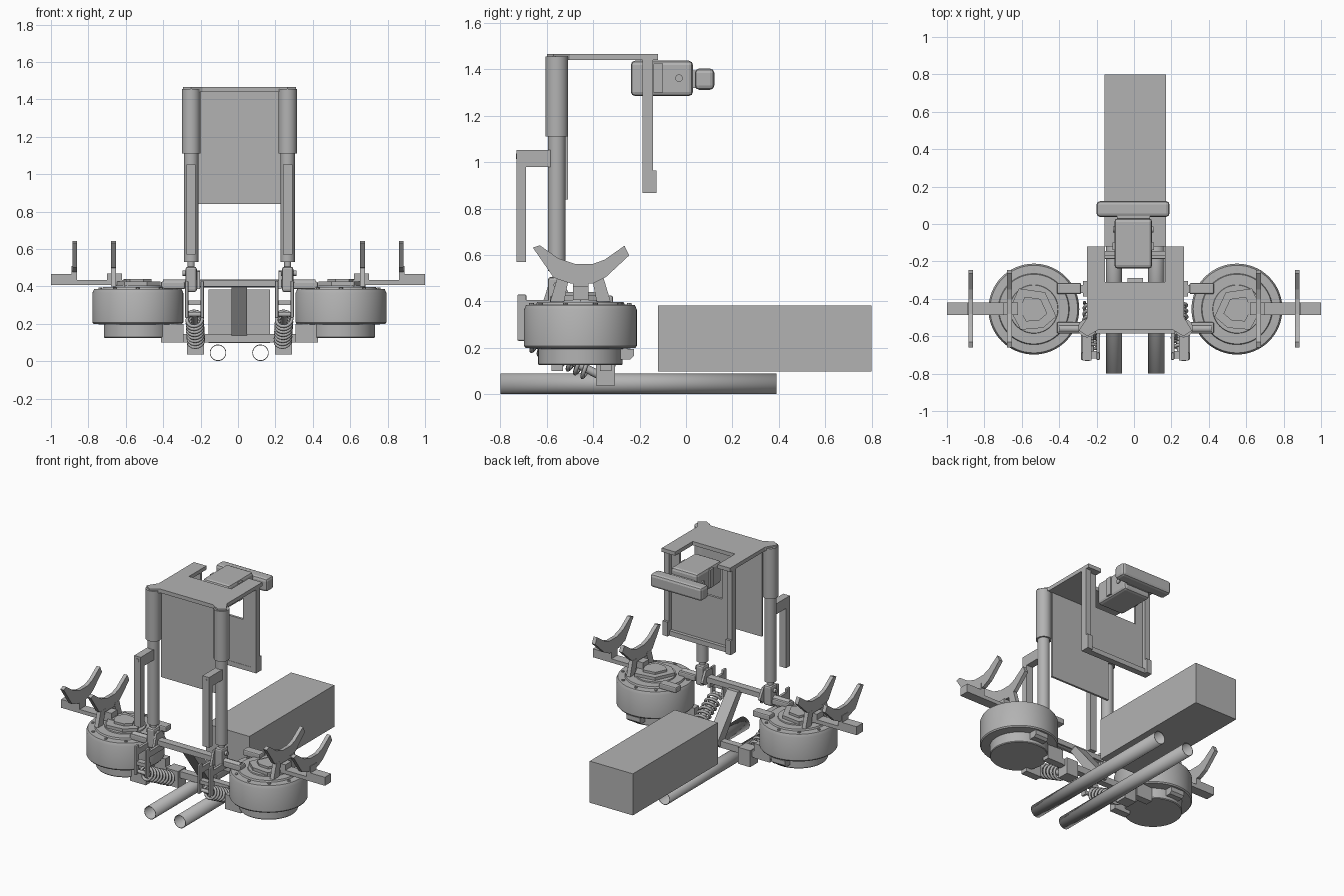
import bpy, bmesh, math
from mathutils import Vector, Matrix

old = bpy.data.objects.get("Cube")
if old:
    bpy.data.objects.remove(old, do_unlink=True)

GREY = (0.45, 0.45, 0.45, 1)
mat = bpy.data.materials.new("plain grey")
mat.use_nodes = True
mat.diffuse_color = GREY
mat.node_tree.nodes["Principled BSDF"].inputs["Base Color"].default_value = GREY
MID = 0.0075  # centre line of the frame


def finish(name, bm, smooth=False, bevel=0):
    bmesh.ops.recalc_face_normals(bm, faces=bm.faces)
    me = bpy.data.meshes.new(name)
    bm.to_mesh(me)
    bm.free()
    ob = bpy.data.objects.new(name, me)
    bpy.context.collection.objects.link(ob)
    me.materials.append(mat)
    if bevel:
        mod = ob.modifiers.new("bevel", 'BEVEL')
        mod.width = bevel
        mod.segments = 2
    if smooth:
        bpy.ops.object.select_all(action='DESELECT')
        ob.select_set(True)
        bpy.context.view_layer.objects.active = ob
        bpy.ops.object.shade_smooth_by_angle(angle=math.radians(35))
    return ob


def box(name, x, y, z, bevel=0):
    bm = bmesh.new()
    bmesh.ops.create_cube(bm, size=1)
    for v in bm.verts:
        for i, (lo, hi) in enumerate((x, y, z)):
            v.co[i] = lo + (v.co[i] + 0.5) * (hi - lo)
    return finish(name, bm, bevel=bevel)


def rod(name, a, b, r, sides=32, caps=True):
    a, b = Vector(a), Vector(b)
    bm = bmesh.new()
    turn = (b - a).to_track_quat('Z', 'Y').to_matrix().to_4x4()
    bmesh.ops.create_cone(bm, cap_ends=caps, segments=sides, radius1=r, radius2=r,
                          depth=(b - a).length, matrix=Matrix.Translation((a + b) / 2) @ turn)
    return finish(name, bm, smooth=True)


def prism(name, pts, axis, lo, hi):
    """Extrude a flat outline along x, y or z."""
    bm = bmesh.new()
    def place(p):
        c = list(p)
        c.insert(axis, lo)
        return bm.verts.new(c)
    face = bm.faces.new([place(p) for p in pts])
    ext = bmesh.ops.extrude_face_region(bm, geom=[face])
    move = Vector((0, 0, 0))
    move[axis] = hi - lo
    bmesh.ops.translate(bm, vec=move, verts=[g for g in ext["geom"] if isinstance(g, bmesh.types.BMVert)])
    return finish(name, bm)


def lathe(name, profile, centre):
    bm = bmesh.new()
    vs = [bm.verts.new((r, 0, z)) for r, z in profile]
    es = [bm.edges.new(p) for p in zip(vs, vs[1:])]
    bmesh.ops.spin(bm, geom=vs + es, cent=(0, 0, 0), axis=(0, 0, 1), angle=math.tau, steps=64)
    bmesh.ops.remove_doubles(bm, verts=bm.verts, dist=0.0001)
    bmesh.ops.translate(bm, vec=(*centre, 0), verts=bm.verts)
    return finish(name, bm, smooth=True)


def spring(name, a, b, radius, turns):
    a, b = Vector(a), Vector(b)
    q = (b - a).to_track_quat('Z', 'Y')
    cu = bpy.data.curves.new(name, 'CURVE')
    cu.dimensions = '3D'
    cu.bevel_depth = 0.009
    cu.bevel_resolution = 2
    sp = cu.splines.new('POLY')
    n = turns * 16
    sp.points.add(n)
    for i, p in enumerate(sp.points):
        t = math.tau * i / 16
        co = a.lerp(b, i / n) + q @ Vector((radius * math.cos(t), radius * math.sin(t), 0))
        p.co = (*co, 1)
    ob = bpy.data.objects.new(name, cu)
    cu.materials.append(mat)
    bpy.context.collection.objects.link(ob)


# Floor rails and rear block
for x, label in ((-0.107, "right"), (0.12, "left")):
    rail = rod(label + "_floor_rail", (x, -0.8, 0.045), (x, 0.39, 0.045), 0.044, caps=False)
    rail.modifiers.new("wall", 'SOLIDIFY').thickness = 0.004
box("rear_block", (-0.157, 0.17), (-0.12, 0.8), (0.098, 0.383))

# Notched top panel, front panel and hanging rear panel
x0, x1, n0, n1 = -0.25, 0.268, -0.155, 0.166
prism("top_panel", [(x0, -0.12), (x0, -0.5), (-0.295, -0.57), (-0.25, -0.6), (-0.19, -0.565), (0.205, -0.565),
                    (0.265, -0.6), (0.31, -0.57), (x1, -0.5), (x1, -0.12), (n1, -0.12), (n1, -0.31),
                    (n0, -0.31), (n0, -0.12)], 2, 1.44, 1.466)
box("front_panel", (-0.22, 0.235), (-0.522, -0.508), (0.84, 1.445))
prism("rear_panel", [(x0, 1.45), (x0, 0.88), (x1, 0.88), (x1, 1.45), (n1, 1.45),
                     (n1, 1.21), (n0, 1.21), (n0, 1.45)], 1, -0.185, -0.168)
for a, b, label in ((x0, x0 + 0.04, "right"), (x1 - 0.04, x1, "left")):
    box(label + "_rear_panel_post", (a, b), (-0.187, -0.143), (0.867, 1.45))
    box(label + "_rear_panel_foot", (a, b), (-0.187, -0.127), (0.867, 0.965))
box("rear_panel_bottom_rail", (x0, x1), (-0.187, -0.145), (0.867, 0.9))

# Head unit and cushion
box("head_unit", (-0.105, 0.097), (-0.238, 0.03), (1.285, 1.437), 0.018)
box("head_unit_collar", (-0.115, 0.107), (-0.14, -0.10), (1.30, 1.425))
rod("head_unit_pivot", (-0.113, -0.03, 1.362), (0.105, -0.03, 1.362), 0.016)
box("cushion_neck", (-0.09, 0.085), (0.02, 0.06), (1.32, 1.395))
box("cushion", (-0.2, 0.19), (0.038, 0.122), (1.312, 1.403), 0.018)

# Cross members and sloping strut
box("upper_cross_bar", (-0.26, 0.275), (-0.585, -0.535), (0.40, 0.435))
rod("upper_cross_rod", (-0.40, -0.56, 0.415), (0.415, -0.56, 0.415), 0.021)
box("lower_cross_bar", (-0.367, 0.378), (-0.37, -0.325), (0.10, 0.145))
prism("sloping_strut", [(-0.57, 0.41), (-0.51, 0.41), (-0.29, 0.145), (-0.31, 0.11), (-0.35, 0.11)], 0, -0.035, 0.047)

motor_profile = [(0, 0.125), (0.178, 0.125), (0.182, 0.13), (0.182, 0.195), (0.237, 0.2), (0.243, 0.208),
                 (0.243, 0.365), (0.234, 0.385), (0.19, 0.387), (0.186, 0.398), (0.13, 0.398),
                 (0.128, 0.405), (0, 0.405)]
paddle = [(-0.66, 0.632), (-0.63, 0.642), (-0.55, 0.585), (-0.48, 0.562), (-0.4, 0.562), (-0.35, 0.58),
          (-0.265, 0.64), (-0.245, 0.598), (-0.345, 0.505), (-0.4, 0.478), (-0.5, 0.478), (-0.57, 0.502)]

for s, side in ((-1, "right"), (1, "left")):
    def X(a, b):
        return tuple(sorted((MID + s * a, MID + s * b)))

    # Uprights
    ux = MID + s * 0.258
    rod(side + "_upright_sleeve", (ux, -0.557, 1.11), (ux, -0.557, 1.455), 0.049)
    rod(side + "_upright_tube", (ux, -0.557, 0.53), (ux, -0.557, 1.12), 0.038)
    rod(side + "_upright_pin", (ux, -0.557, 0.44), (ux, -0.557, 0.54), 0.019)
    box(side + "_upright_knuckle", X(0.228, 0.288), (-0.595, -0.52), (0.37, 0.505), 0.012)
    rod(side + "_knuckle_bolt", (MID + s * 0.21, -0.557, 0.47), (MID + s * 0.305, -0.557, 0.47), 0.014, 12)
    prism(side + "_knuckle_brace", [(-0.62, 0.385), (-0.52, 0.385), (-0.49, 0.41), (-0.53, 0.48),
                                    (-0.59, 0.48)], 0, *X(0.21, 0.226))

    # Front hanging arm
    prism(side + "_hanging_arm", [(-0.73, 0.57), (-0.69, 0.57), (-0.69, 0.98), (-0.56, 0.98),
                                  (-0.56, 1.052), (-0.73, 1.052)], 0, *X(0.234, 0.284))
    rod(side + "_arm_screw", (ux, -0.733, 1.025), (ux, -0.72, 1.025), 0.012, 12)

    # Spring suspension
    for a in (0.19, 0.273):
        box(side + "_spring_hanger", X(a, a + 0.018), (-0.727, -0.688), (0.23, 0.43), 0.006)
        box(side + "_hanger_arm", X(a, a + 0.018), (-0.72, -0.54), (0.365, 0.405))
    box(side + "_hanger_tie", X(0.19, 0.291), (-0.72, -0.68), (0.30, 0.325))
    top, low = (MID + s * 0.24, -0.7, 0.25), (MID + s * 0.232, -0.37, 0.08)
    rod(side + "_damper", top, low, 0.018, 16)
    spring(side + "_spring", (top[0], -0.67, 0.235), (low[0], -0.42, 0.106), 0.041, 8)
    rod(side + "_spring_pin", (MID + s * 0.19, -0.7, 0.25), (MID + s * 0.29, -0.7, 0.25), 0.012, 12)
    box(side + "_spring_foot", X(0.19, 0.28), (-0.388, -0.305), (0.037, 0.15))

    # Drum with mounts and rim bolts
    mx, my = MID + s * 0.543, -0.455
    lathe(side + "_drum", motor_profile, (mx, my))
    for i in range(10):
        t = math.tau * (i + 0.5) / 10
        bx, by = mx + 0.211 * math.cos(t), my + 0.211 * math.sin(t)
        rod(side + "_rim_bolt", (bx, by, 0.38), (bx, by, 0.393), 0.01, 8)
    for y in (-0.555, -0.345):
        box(side + "_drum_mount", X(0.29, 0.42), (y - 0.03, y + 0.03), (0.385, 0.425), 0.008)
        box(side + "_lower_mount", X(0.30, 0.42), (y - 0.025, y + 0.025), (0.10, 0.20))
    prism(side + "_drum_foot", [(-0.375, 0.15), (-0.24, 0.15), (-0.225, 0.165), (-0.225, 0.195),
                                (-0.375, 0.2)], 0, *X(0.50, 0.60))

    # Hub plate on the drum
    hub = [(-0.12, -0.04), (-0.06, 0.09), (0.08, 0.11), (0.13, 0.0), (0.07, -0.11), (-0.05, -0.1)]
    prism(side + "_hub_plate", [(mx + s * a, my + b) for a, b in hub], 2, 0.40, 0.425)
    prism(side + "_hub_wedge", [(mx + s * a * 0.6, my + b * 0.6) for a, b in hub], 2, 0.42, 0.44)

    # Outrigger bar with two curved paddles
    def A(a, b):
        return tuple(sorted((s * a, s * b)))
    box(side + "_outrigger", A(0.56, 1.0), (-0.487, -0.42), (0.407, 0.433))
    box(side + "_outrigger_end", A(0.885, 1.0), (-0.487, -0.42), (0.407, 0.465))
    box(side + "_outer_paddle_stem", A(0.86, 0.89), (-0.487, -0.42), (0.42, 0.51))
    box(side + "_inner_paddle_block", A(0.62, 0.70), (-0.487, -0.42), (0.407, 0.47))
    for px, label in ((0.873, "outer"), (0.666, "inner")):
        prism(side + "_" + label + "_paddle", paddle, 0, *A(px - 0.013, px + 0.013))
    for d in (-1, 1):
        prism(side + "_paddle_leg", [(my + d * a, z) for a, z in ((0.07, 0.4), (0.13, 0.4), (0.10, 0.5),
                                                                 (0.05, 0.5))], 0, *A(0.652, 0.68))
